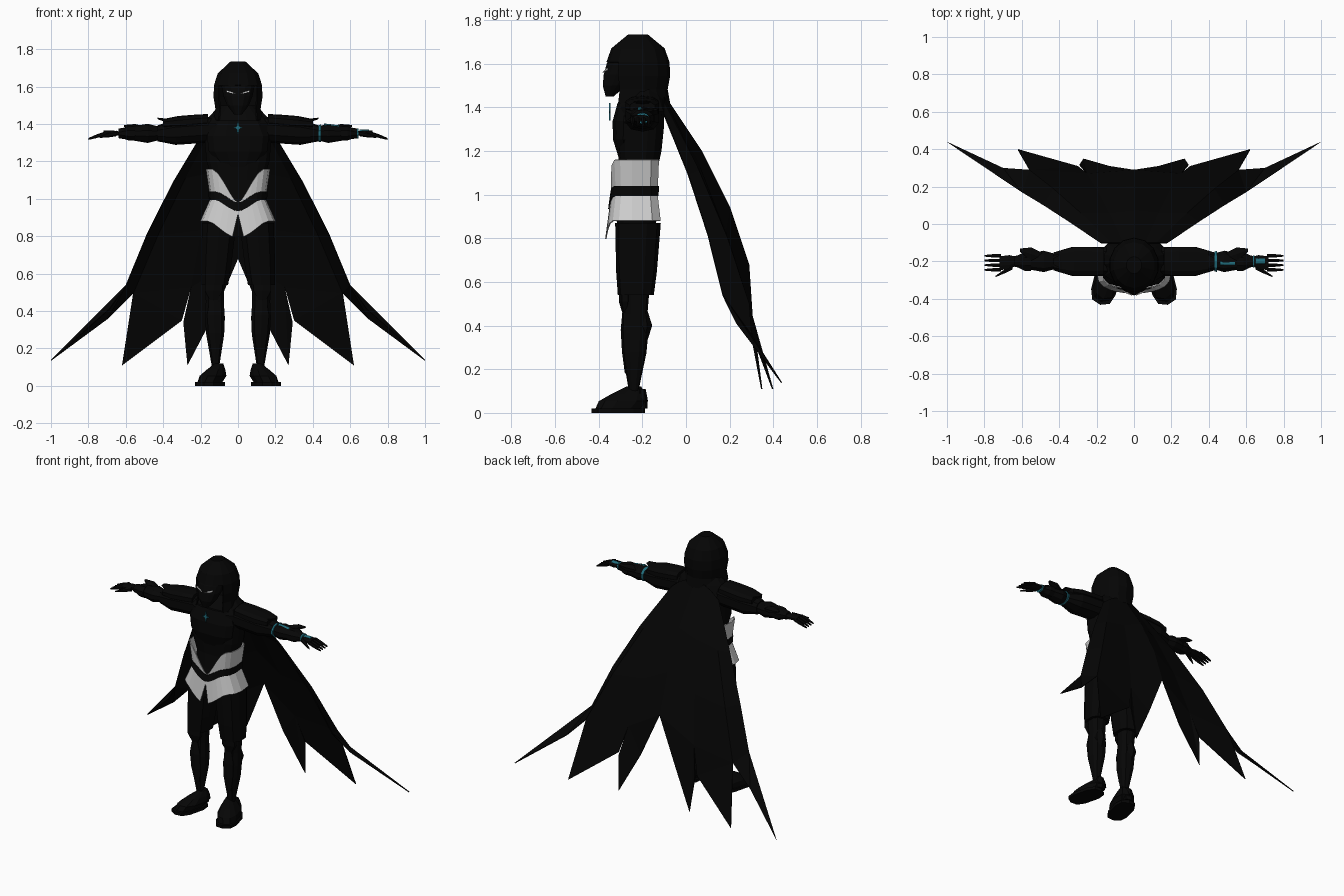
import bpy, bmesh
from math import sin, cos, pi, radians
from mathutils import Matrix, Vector

cube = bpy.data.objects.get("Cube")
if cube:
    bpy.data.objects.remove(cube, do_unlink=True)


def material(name, *color):
    mat = bpy.data.materials.new(name)
    mat.use_nodes = True
    mat.diffuse_color = (*color, 1)
    shader = mat.node_tree.nodes["Principled BSDF"]
    shader.inputs["Base Color"].default_value = (*color, 1)
    return mat


CLOTH = material("black cloth", .0015, .0015, .0015)
ARMOUR = material("black armour", .0018, .0018, .0018)
WHITE = material("pale panel", .6, .6, .6)
EYE = material("eye white", .8, .8, .8)
CYAN = material("cyan glow", .015, .15, .2)


def finish(name, bm, mat, thickness):
    bmesh.ops.recalc_face_normals(bm, faces=bm.faces)
    mesh = bpy.data.meshes.new(name)
    bm.to_mesh(mesh)
    bm.free()
    mesh.materials.append(mat)
    ob = bpy.data.objects.new(name, mesh)
    bpy.context.collection.objects.link(ob)
    if thickness:
        solid = ob.modifiers.new("thickness", "SOLIDIFY")
        solid.thickness = thickness
        solid.offset = 0
    return ob


def power(value, exponent):
    return abs(value) ** exponent * (1 if value >= 0 else -1)


def loft(name, start, end, radii, mat=ARMOUR, flat=1, sides=10, boxy=1,
         axis="z", side=1, turn=0, drop=None, thickness=0):
    """Skin evenly spaced rings of the given radii from start to end."""
    bm = bmesh.new()
    start, end = Vector(start), Vector(end)
    loops = []
    for step, radius in enumerate(radii):
        centre = start.lerp(end, step / (len(radii) - 1))
        loop = []
        for i in range(sides):
            angle = 2 * pi * (i + .5) / sides
            u = radius * power(cos(angle), boxy)
            v = radius * flat * power(sin(angle), boxy)
            point = centre + Vector((u, v, 0) if axis == "z" else (0, u, v))
            point.x *= side
            loop.append(bm.verts.new(point))
        loops.append(loop)
    for low, high in zip(loops, loops[1:]):
        for i in range(sides):
            bm.faces.new((low[i - 1], low[i], high[i], high[i - 1]))
    bm.faces.new(loops[0])
    bm.faces.new(loops[-1])
    if turn:
        pivot = Vector((start.x * side, start.y, start.z))
        bmesh.ops.rotate(bm, verts=bm.verts, cent=pivot,
                         matrix=Matrix.Rotation(turn * side, 3, "Z"))
    if drop:
        opening = [f for f in bm.faces if drop(f.calc_center_median())]
        bmesh.ops.delete(bm, geom=opening, context="FACES")
    return finish(name, bm, mat, thickness)


def sheet(name, points, faces, mat, side=1, thickness=.006):
    bm = bmesh.new()
    verts = [bm.verts.new((x * side, y, z)) for x, y, z in points]
    for face in faces:
        bm.faces.new([verts[i] for i in face])
    return finish(name, bm, mat, thickness)


# Torso, chest plate and collar
loft("torso", (0, -.23, .8), (0, -.2, 1.5), (.13, .16, .14, .14, .17, .18, .18, .08),
     flat=.6, sides=16, boxy=.7)
loft("chest_plate", (0, -.26, 1.17), (0, -.25, 1.42), (.1, .16, .17, .13),
     flat=.5, sides=12, boxy=.7)
loft("collar", (0, -.19, 1.38), (0, -.19, 1.5), (.2, .16, .1), CLOTH, flat=.6, sides=12)

# Chest gem made of two crossed diamonds
for name, wide, tall in (("gem_upright", .009, .04), ("gem_cross", .025, .01)):
    diamond = [(wide * cos(i * pi / 2), -.35, 1.38 + tall * sin(i * pi / 2)) for i in range(4)]
    sheet(name, diamond, [range(4)], CYAN)

# Hood with an open front and bottom, and the mask inside it
loft("hood", (0, -.22, 1.42), (0, -.22, 1.73), (.13, .12, .13, .128, .108, .04), CLOTH,
     flat=1.1, sides=14, thickness=.008,
     drop=lambda c: c.z < 1.43 or (c.z < 1.63 and c.y < -.29))
loft("mask", (0, -.35, 1.45), (0, -.26, 1.65), (.02, .06, .08, .09, .08), flat=.9, sides=14)


# Waist panels wrapped around the hips, dipping to a point in front
def hip_point(angle, z, grow):
    flare = max(0, 1 - z) * .45 + max(0, z - 1) * .15
    turn = radians(angle)
    across = (.145 + flare + grow) * power(sin(turn), .6)
    depth = (.11 + flare * .3 + grow) * power(cos(turn), .6)
    return across, -.23 - depth, z


def dip(angle, level, drop):
    return level - drop * max(0, 1 - angle / 45) ** 2


def panel_top(angle):
    return dip(angle, 1.16, .18)


def belt_top(angle):
    return dip(angle, 1.04, .06)


def belt_bottom(angle):
    return belt_top(angle) - .045


def panel_bottom(angle):
    return dip(angle, .88, .09) if angle else .92


def wrap(name, top, bottom, mat, side, grow=0):
    count = 10
    angles = [145 * (i / (count - 1)) ** 2 for i in range(count)]
    points = [hip_point(a, edge(a), grow) for edge in (top, bottom) for a in angles]
    quads = [(i, i + 1, count + i + 1, count + i) for i in range(count - 1)]
    sheet(name, points, quads, mat, side)


# Cape half: four seams run from neck to hem, bowed backwards
hem = [(0, .29, .68), (.25, .27, .53), (.56, .29, .5), (.6, .17, .54)]
cape_points = []
for row in range(4):
    down = row / 3
    for column, low in enumerate(hem):
        neck = Vector((.06 * column, -.1, 1.46 - .01 * column ** 2))
        point = neck.lerp(Vector(low), down)
        bow = .05 * sin(pi * down)
        cape_points.append(point + Vector((bow * column / 5, bow * (1 - column / 6), 0)))
cape_faces = [(i, i + 1, i + 5, i + 4) for i in range(12) if i % 4 < 3]

# Three ragged strips: shoulders of each strip, then its tip
inner, middle, outer = (.27, .35, .11), (.62, .4, .11), (1, .44, .14)
ragged = {"inner": ((.13, .31, .38), inner, (.29, .32, .34)),
          "middle": ((.3, .31, .35), middle),
          "outer": ((.7, .3, .36), outer, (.69, .23, .41))}
for column, strip in enumerate(ragged.values()):
    left = 12 + column
    ids = [left]
    for point in strip:
        ids.append(len(cape_points))
        cape_points.append(point)
    ids.append(left + 1)
    near, far = 1, len(ids) - 1
    cape_faces.append((ids[0], ids[near], ids[far]))
    for i in range(near + 1, far):
        cape_faces.append((ids[near], ids[i], ids[far]))
        near = i
cape = sheet("cape", cape_points, cape_faces, CLOTH, thickness=0)
cape.modifiers.new("mirror", "MIRROR").use_clip = True
cape.modifiers.new("thickness", "SOLIDIFY").thickness = .006

# Joints shared by the limb parts
SHOULDER, ELBOW, WRIST = (.14, -.2, 1.37), (.43, -.2, 1.35), (.64, -.2, 1.35)
HIP, KNEE, ANKLE = (.1, -.22, .87), (.125, -.23, .54), (.12, -.24, .1)

for side, tag in ((1, "left_"), (-1, "right_")):
    def leg_part(name, start, end, radii, **options):
        loft(tag + name, start, end, radii, side=side, **options)

    def arm_part(name, start, end, radii, **options):
        leg_part(name, start, end, radii, axis="x", **options)

    # Eye slit and waist
    sheet(tag + "eye", [(.01, -.38, 1.56), (.06, -.36, 1.57), (.06, -.36, 1.58), (.03, -.37, 1.57)],
          [range(4)], EYE, side)
    wrap(tag + "upper_panel", panel_top, belt_top, WHITE, side)
    wrap(tag + "belt", belt_top, belt_bottom, ARMOUR, side, grow=.005)
    wrap(tag + "lower_panel", belt_bottom, panel_bottom, WHITE, side)

    # Arm
    arm_part("upper_arm", SHOULDER, ELBOW, (.08, .08, .08, .05), flat=.85, boxy=.8)
    arm_part("shoulder_guard", (.16, -.2, 1.42), (.4, -.2, 1.4), (.075, .08, .08, .06),
             flat=.45, boxy=.8)
    arm_part("shoulder_spike", (.3, -.2, 1.4), (.43, -.2, 1.43), (.07, .06, .02), flat=.2, sides=6)
    arm_part("forearm", ELBOW, WRIST, (.045, .06, .05, .04, .03), flat=.85)
    arm_part("forearm_fin", (.49, -.18, 1.37), (.61, -.14, 1.39), (.03, .04, .01), flat=.5, sides=6)
    arm_part("cuff", (.55, -.2, 1.35), (.62, -.2, 1.35), (.055, .055, .035), flat=.75, sides=8)
    arm_part("palm", WRIST, (.72, -.21, 1.35), (.03, .04, .04, .04), flat=.4, sides=8)
    for i in range(4):
        y = -.17 - i * .025
        arm_part(f"finger_{i + 1}", (.71, y, 1.35), (.8, y, 1.32), (.01, .01, .005), sides=6)
    arm_part("thumb", (.65, -.23, 1.35), (.74, -.28, 1.33), (.015, .012, .004), sides=6)

    # Leg
    leg_part("thigh", HIP, KNEE, (.095, .09, .085, .075), mat=CLOTH, flat=1.1, boxy=.8)
    leg_part("shin", KNEE, ANKLE, (.055, .05, .055, .05, .035, .02), flat=1.1, boxy=.8)
    leg_part("shin_plate", (.13, -.28, .48), (.12, -.27, .18), (.02, .045, .04, .02), flat=.5, sides=6)
    leg_part("calf_guard", (.13, -.2, .48), (.13, -.2, .32), (.02, .045, .02), sides=6)
    leg_part("knee_guard", (.13, -.28, .56), (.13, -.28, .46), (.055, .055, .025), flat=.5, sides=6)

    # Foot, turned outwards
    leg_part("sole", (.15, -.31, 0), (.15, -.31, .02), (.07, .07), flat=1.8, boxy=.7, turn=.25)
    leg_part("boot", (.15, -.31, .02), (.12, -.23, .12), (.06, .065, .045, .02),
             flat=1.8, boxy=.8, turn=.25)
    leg_part("heel_guard", (.125, -.2, .02), (.12, -.2, .11), (.04, .04, .025), flat=.6, sides=6)

# Glowing details on the left arm only
for name, start, end, radii in (
        ("arm_ring", (.43, -.2, 1.35), (.445, -.2, 1.35), (.055, .06)),
        ("wrist_ring", (.635, -.2, 1.35), (.645, -.2, 1.35), (.033, .033)),
        ("forearm_light", (.46, -.21, 1.395), (.54, -.21, 1.385), (.01, .01)),
        ("hand_light", (.65, -.2, 1.36), (.7, -.2, 1.36), (.015, .015))):
    loft(name, start, end, radii, CYAN, flat=.8, axis="x")
